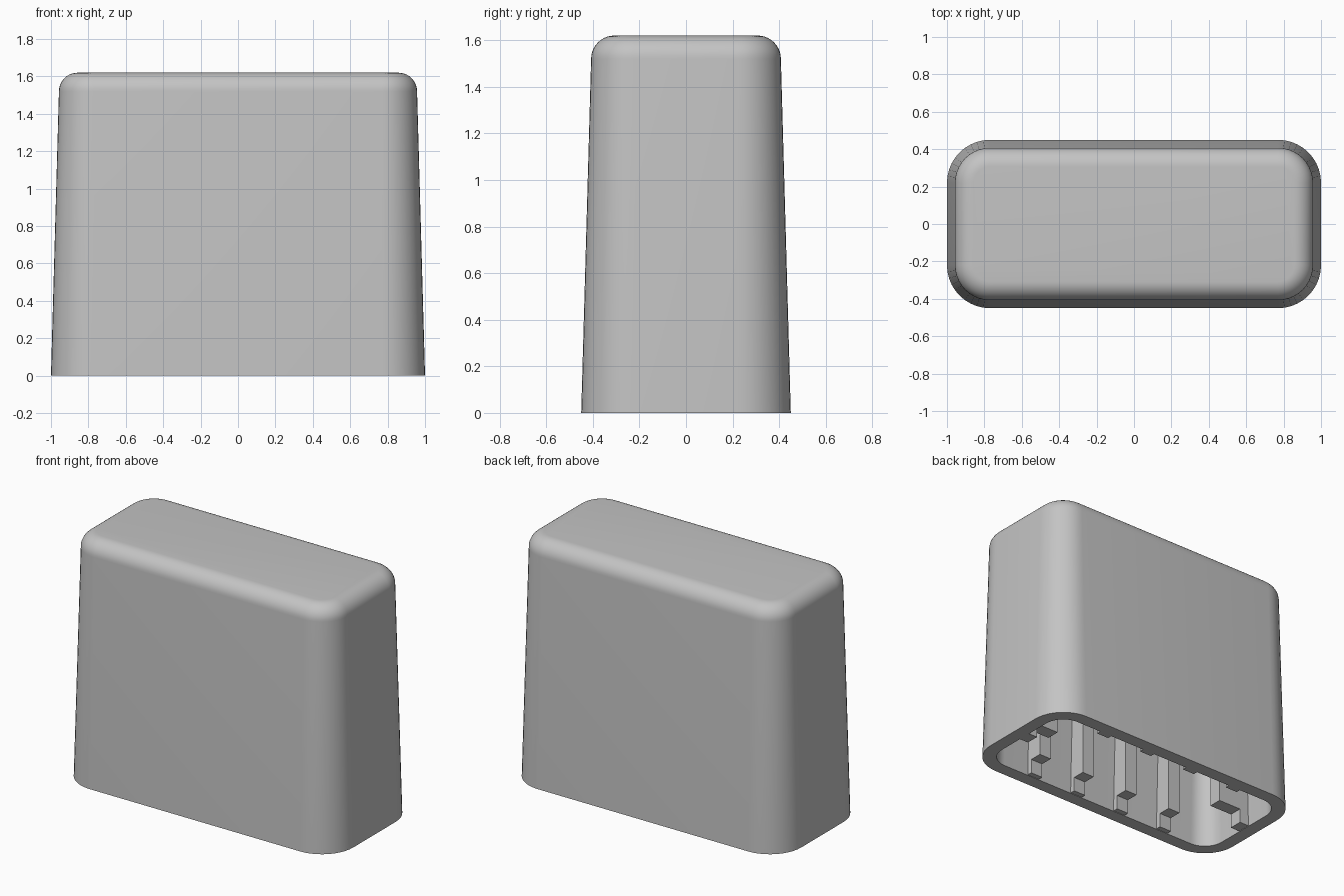
import bpy
import bmesh
from math import sin, cos, pi, radians
from mathutils import Matrix

cube = bpy.data.objects.get("Cube")
if cube:
    bpy.data.objects.remove(cube, do_unlink=True)

GREY = (0.55, 0.55, 0.55, 1.0)
grey = bpy.data.materials.new("light grey plastic")
grey.use_nodes = True
grey.diffuse_color = GREY
grey.node_tree.nodes["Principled BSDF"].inputs["Base Color"].default_value = GREY

HEIGHT, FILLET, WALL, CEILING = 1.62, 0.10, 0.09, 1.52
HALF_X, HALF_Y, CORNER, DRAFT = 1.0, 0.45, 0.23, 0.028
STEPS = 10


def finish(name, bm):
    bmesh.ops.recalc_face_normals(bm, faces=bm.faces)
    mesh = bpy.data.meshes.new(name)
    bm.to_mesh(mesh)
    bm.free()
    mesh.materials.append(grey)
    obj = bpy.data.objects.new(name, mesh)
    bpy.context.collection.objects.link(obj)
    return obj


def ring(bm, inset, z):
    """Rounded rectangle, offset inward from the foot outline."""
    r = max(CORNER - inset, 0.04)
    cx, cy = HALF_X - inset - r, HALF_Y - inset - r
    verts = []
    for quarter, (sx, sy) in enumerate([(1, 1), (-1, 1), (-1, -1), (1, -1)]):
        for i in range(STEPS + 1):
            a = (quarter + i / STEPS) * pi / 2
            verts.append(bm.verts.new((sx * cx + r * cos(a), sy * cy + r * sin(a), z)))
    return verts


# Hollow cover: ceiling, inner wall, rim, drafted outer wall, rounded top
shoulder = HEIGHT - FILLET
lean = DRAFT * shoulder
stations = [(WALL + lean, CEILING), (WALL, 0), (0, 0)]
for i in range(STEPS + 1):
    a = i / STEPS * pi / 2
    stations.append((lean + FILLET * (1 - cos(a)), shoulder + FILLET * sin(a)))

bm = bmesh.new()
rings = [ring(bm, inset, z) for inset, z in stations]
for low, high in zip(rings, rings[1:]):
    for i in range(len(low)):
        j = (i + 1) % len(low)
        bm.faces.new((low[i], low[j], high[j], high[i]))
bm.faces.new(rings[0])
bm.faces.new(rings[-1])
cover = finish("cover_shell", bm)
bpy.ops.object.select_all(action="DESELECT")
cover.select_set(True)
bpy.context.view_layer.objects.active = cover
bpy.ops.object.shade_smooth_by_angle(angle=radians(35))


# Stepped inner ribs: a shallow foot, then a deeper body up to the ceiling
def rib(name, wall_face, foot, body, turn, along=0.0, width=0.09):
    back = wall_face + 0.02
    step = 0.10
    top = CEILING + 0.02
    profile = [(back, 0.003), (wall_face - foot, 0.003), (wall_face - foot, step),
               (wall_face - body, step), (wall_face - body, top), (back, top)]
    bm = bmesh.new()
    face = bm.faces.new([bm.verts.new((d, along - width / 2, z)) for d, z in profile])
    side = bmesh.ops.extrude_face_region(bm, geom=[face])["geom"]
    bmesh.ops.translate(bm, vec=(0, width, 0),
                        verts=[v for v in side if isinstance(v, bmesh.types.BMVert)])
    bmesh.ops.rotate(bm, verts=bm.verts, matrix=Matrix.Rotation(turn, 3, "Z"))
    finish(name, bm)


for side, turn in (("back", pi / 2), ("front", -pi / 2)):
    for n in range(4):
        rib(f"{side}_rib_{n + 1}", HALF_Y - WALL, 0.035, 0.12, turn, (n - 1.5) * 0.355)
for side, turn in (("left", 0), ("right", pi)):
    rib(f"{side}_end_rib", HALF_X - WALL, 0.07, 0.24, turn)
